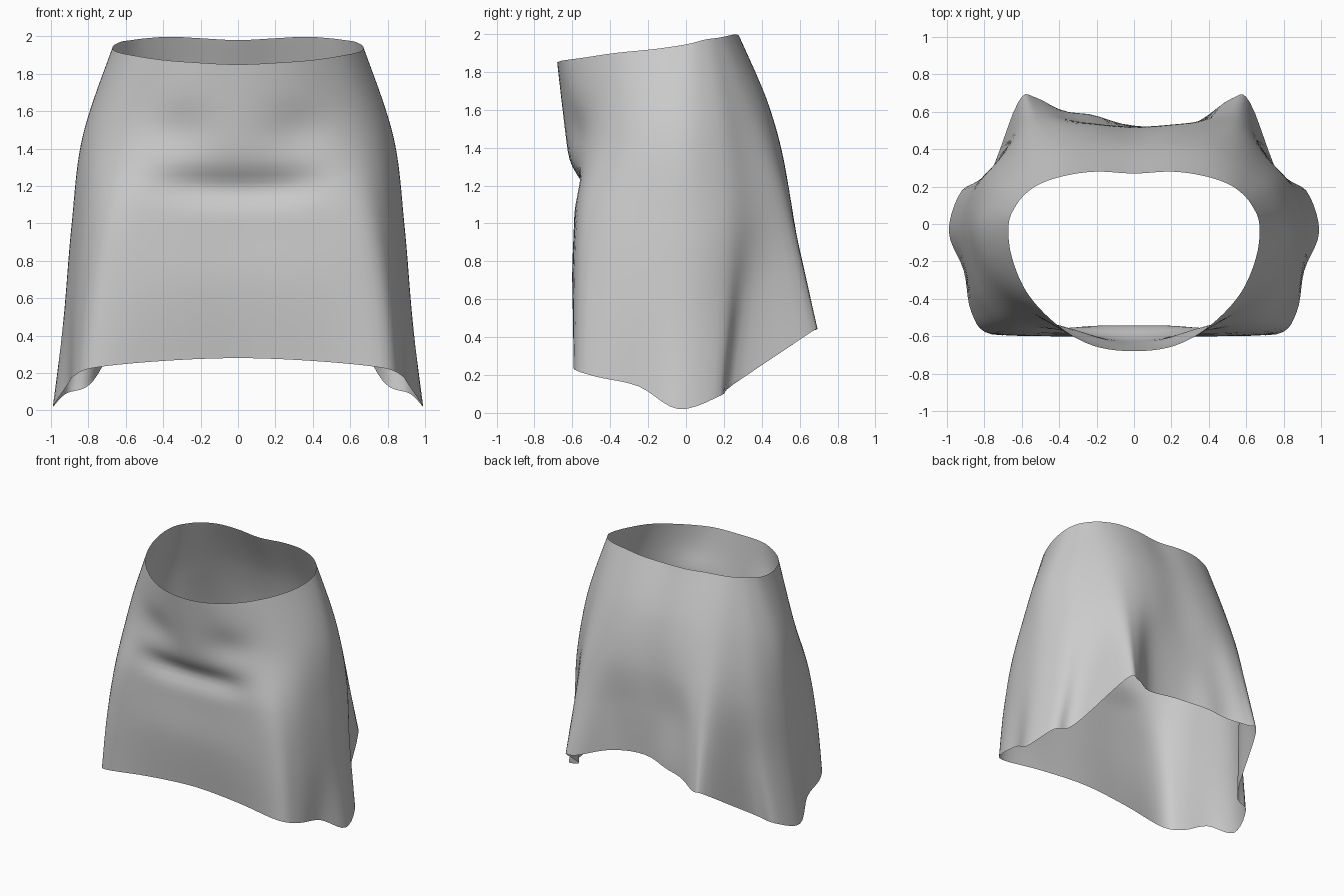
import bpy, bmesh
from math import exp

if "Cube" in bpy.data.objects:
    bpy.data.objects.remove(bpy.data.objects["Cube"])

# Half cross-sections (x, y), front centre round the right side to back centre
RINGS = [
    # hem
    [(0, -.55), (.4, -.57), (.76, -.59), (.87, -.47), (.91, -.25), (.99, -.04),
     (.92, .18), (.78, .25), (.62, .65), (.52, .67), (.3, .53), (0, .52)],
    # thigh
    [(0, -.59), (.4, -.60), (.73, -.58), (.84, -.45), (.9, -.22), (.93, 0),
     (.86, .2), (.74, .31), (.6, .57), (.48, .6), (.28, .53), (0, .52)],
    # seat
    [(0, -.585), (.38, -.59), (.66, -.56), (.79, -.43), (.86, -.22), (.89, 0),
     (.83, .2), (.72, .34), (.58, .48), (.44, .53), (.25, .53), (0, .51)],
    # hip
    [(0, -.635), (.33, -.59), (.56, -.49), (.71, -.36), (.8, -.19), (.83, 0),
     (.76, .17), (.66, .28), (.54, .36), (.4, .42), (.22, .44), (0, .43)],
    # waist
    [(0, -.68), (.22, -.65), (.41, -.54), (.57, -.37), (.655, -.17), (.67, 0),
     (.63, .1), (.57, .17), (.49, .22), (.36, .26), (.2, .28), (0, .27)],
]
HEM_Z = [.28, .265, .23, .19, .14, .02, .09, .15, .42, .44, .49, .53]
WAIST_Z = [1.85, 1.86, 1.875, 1.9, 1.92, 1.945, 1.97, 1.98, 1.99, 1.998, 1.99, 1.98]
ACROSS, UP = 5, 10      # subdivisions per control span


def spline(a, b, c, d, t):
    """Catmull-Rom blend of four tuples."""
    return tuple(.5 * (2 * q + (r - p) * t + (2 * p - 5 * q + 4 * r - s) * t * t
                       + (3 * q - p - 3 * r + s) * t ** 3) for p, q, r, s in zip(a, b, c, d))


def full_ring(i):
    """Mirror a half section and smooth it into a closed loop."""
    t = i / (len(RINGS) - 1)
    half = [(x, y, h + (w - h) * t) for (x, y), h, w in zip(RINGS[i], HEM_Z, WAIST_Z)]
    loop = half + [(-x, y, z) for x, y, z in half[-2:0:-1]]
    n = len(loop)
    return [spline(*(loop[(k + o) % n] for o in (-1, 0, 1, 2)), s / ACROSS)
            for k in range(n) for s in range(ACROSS)]


def bump(v, centre, width, power=2):
    return exp(-abs((v - centre) / width) ** power)


def drape(p):
    """Front crease, side tucks above it and the uneven back fold."""
    x, y, z = p
    if y < -.3:
        y += .055 * bump(z, 1.19 + .12 * x * x, .09) * bump(x, 0, .42, 4)
        y += .03 * bump(z, 1.5, .13) * bump(abs(x), .33, .17)
    elif y > .3:
        y += .07 * bump(x, -.25, .16) * bump(z, .45, .4)
    return x, y, max(z, 0)


# Skirt: open lofted tube
rings = [full_ring(i) for i in range(len(RINGS))]
last = len(rings) - 1
bm = bmesh.new()
rows = []
for j in range(last * UP + 1):
    i = min(j // UP, last - 1)
    t = j / UP - i
    quad = [rings[min(max(i + o, 0), last)] for o in (-1, 0, 1, 2)]
    rows.append([bm.verts.new(drape(spline(*pts, t))) for pts in zip(*quad)])
for lo, hi in zip(rows, rows[1:]):
    n = len(lo)
    for k in range(n):
        m = (k + 1) % n
        bm.faces.new((lo[k], lo[m], hi[m], hi[k])).smooth = True
mesh = bpy.data.meshes.new("skirt")
bm.to_mesh(mesh)
bm.free()
skirt = bpy.data.objects.new("skirt", mesh)
bpy.context.collection.objects.link(skirt)
